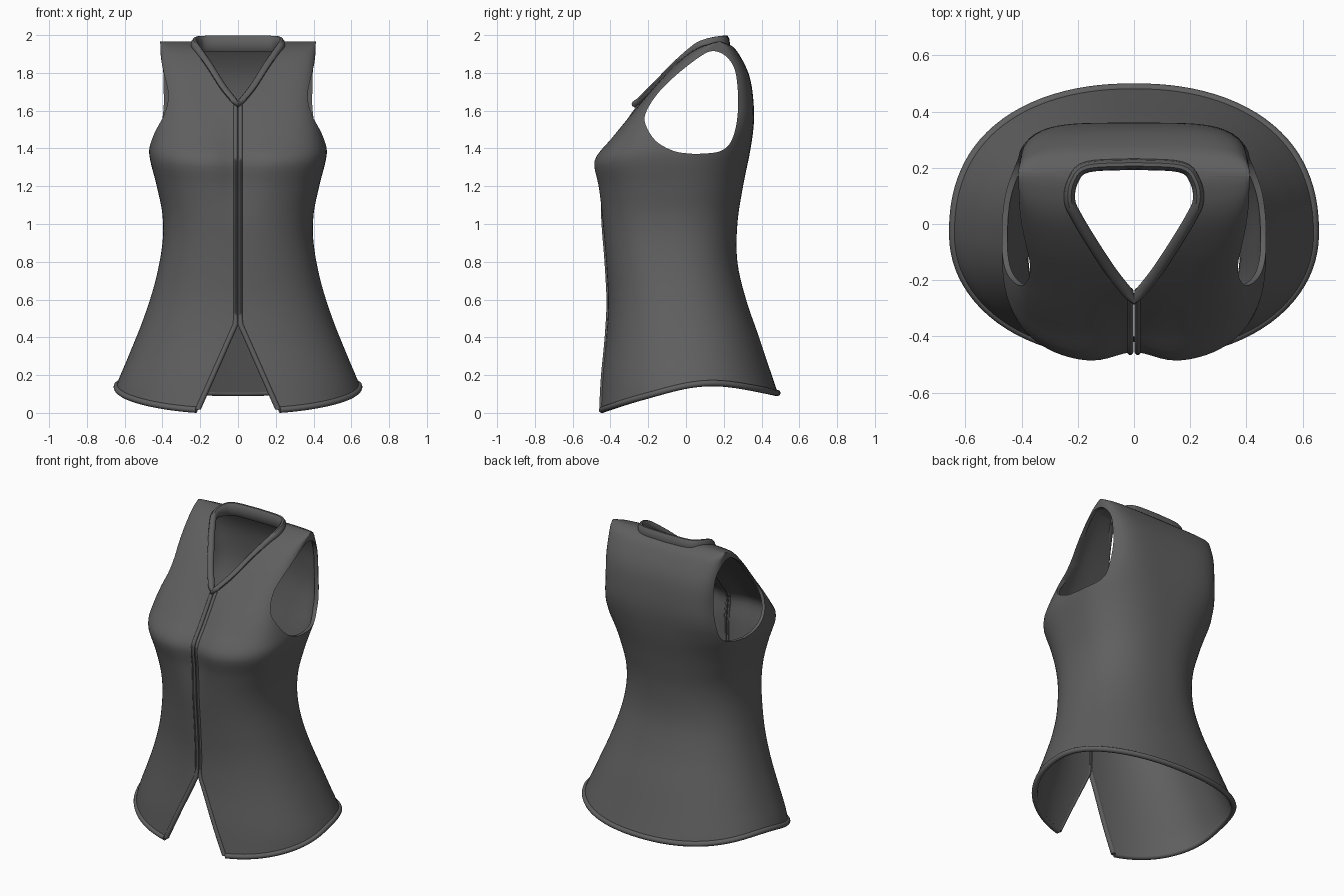
import bpy, bmesh
from math import sin, cos, pi, exp, radians, copysign
from mathutils import Vector

if "Cube" in bpy.data.objects:
    bpy.data.objects.remove(bpy.data.objects["Cube"])

cloth = bpy.data.materials.new("dark grey cloth")
cloth.use_nodes = True
grey = (0.115, 0.115, 0.115, 1)
cloth.diffuse_color = grey
cloth.node_tree.nodes["Principled BSDF"].inputs["Base Color"].default_value = grey


def curve(*pts):
    """Smooth curve through (t, value) points, clamped at both ends."""
    def slope(i):
        a, b = pts[max(i - 1, 0)], pts[min(i + 1, len(pts) - 1)]
        return (b[1] - a[1]) / (b[0] - a[0])

    def f(t):
        t = min(max(t, pts[0][0]), pts[-1][0])
        i = max(k for k in range(len(pts) - 1) if pts[k][0] <= t)
        (t0, v0), (t1, v1) = pts[i], pts[i + 1]
        d = t1 - t0
        u = (t - t0) / d
        return (v0 * (1 + 2 * u) * (1 - u) ** 2 + v1 * u * u * (3 - 2 * u)
                + d * u * (1 - u) * (slope(i) * (1 - u) - slope(i + 1) * u))
    return f


def smooth_path(pts, steps=5):
    """Resample tuples with the same smooth curve per coordinate."""
    fs = [curve(*[(i, p[k]) for i, p in enumerate(pts)]) for k in range(len(pts[0]))]
    n = (len(pts) - 1) * steps
    return [tuple(f(i / steps) for f in fs) for i in range(n + 1)]


# Torso shape by height: half width, front, back, squareness, centre dent
half_w = curve((0, .675), (.14, .645), (.3, .58), (.5, .5), (.7, .437), (.9, .4), (1.05, .4),
               (1.2, .43), (1.37, .47), (1.45, .46), (1.55, .432), (1.65, .415), (1.9, .41), (1.965, .412))
front = curve((0, -.47), (.2, -.447), (.4, -.422), (.6, -.412), (.8, -.425), (1, -.448), (1.2, -.475),
              (1.32, -.497), (1.37, -.475), (1.45, -.402), (1.6, -.275), (1.7, -.19), (1.8, -.1),
              (1.9, .01), (1.945, .09), (1.965, .16))
back = curve((.08, .495), (.25, .437), (.4, .387), (.6, .318), (.8, .272), (1, .272), (1.2, .302),
             (1.4, .342), (1.55, .36), (1.7, .352), (1.8, .33), (1.9, .28), (1.945, .24), (1.965, .19))
square = curve((0, 2.2), (.8, 2.35), (1.2, 2.6), (1.4, 3.1), (1.6, 4.5), (1.97, 5))
dent = curve((.7, 0), (1, .01), (1.32, .04), (1.5, .02), (1.65, 0), (1.97, 0))
hem_z = curve((-1, .01), (-.94, .017), (-.5, .085), (0, .145), (.4, .155), (1, .105))


def torso(a, z, inset=0):
    c, s, n = cos(a), sin(a), square(z)
    yf, yb = front(z) + inset, back(z) - inset
    r = (abs(c) ** n + abs(s) ** n) ** (-1 / n)
    x = (half_w(z) - inset) * r * c
    y = (yf + yb) / 2 + (yb - yf) / 2 * r * s
    if s < 0:
        y += dent(z) * exp(-(x / .1) ** 2)
    return Vector((x, y, z))


def front_y(x, z):
    n = square(z)
    mid, b = (front(z) + back(z)) / 2, (back(z) - front(z)) / 2
    return mid - b * (1 - abs(x / half_w(z)) ** n) ** (1 / n) + dent(z) * exp(-(x / .1) ** 2)


def finish(name, bm):
    bmesh.ops.recalc_face_normals(bm, faces=bm.faces)
    me = bpy.data.meshes.new(name)
    bm.to_mesh(me)
    bm.free()
    me.materials.append(cloth)
    ob = bpy.data.objects.new(name, me)
    bpy.context.collection.objects.link(ob)
    return ob


def add_rings(bm, rings, fan=False, closed=False):
    """Skin rings of points; ends are capped flat or with a fan."""
    vs = [[bm.verts.new(p) for p in ring] for ring in rings]
    n = len(vs[0])
    pairs = list(zip(vs, vs[1:])) + ([(vs[-1], vs[0])] if closed else [])
    for r, q in pairs:
        for i in range(n):
            bm.faces.new((r[i], r[(i + 1) % n], q[(i + 1) % n], q[i]))
    if closed:
        return
    for ring in (vs[0], vs[-1]):
        if fan:
            mid = bm.verts.new(sum((v.co for v in ring), Vector()) / n)
            for i in range(n):
                bm.faces.new((ring[i], ring[(i + 1) % n], mid))
        else:
            bm.faces.new(ring)


def loft(name, bottom, top, inset, rows=64, cols=112):
    rings = []
    for j in range(rows + 1):
        t = 1 - (1 - j / rows) ** 1.3
        ring = []
        for i in range(cols):
            a = 2 * pi * (i + .5) / cols
            z0 = bottom(sin(a))
            ring.append(torso(a, z0 + (top - z0) * t, inset))
        rings.append(ring)
    bm = bmesh.new()
    add_rings(bm, rings, fan=True)
    return finish(name, bm)


def prism(name, lower, upper):
    bm = bmesh.new()
    add_rings(bm, [lower, upper])
    return finish(name, bm)


def band(name, paths, closed=False, sides=10):
    """Sweep an oval; each path point is (centre, half axis u, half axis v)."""
    bm = bmesh.new()
    for path in paths:
        rings = [[p + u * cos(2 * pi * k / sides) + v * sin(2 * pi * k / sides)
                  for k in range(sides)] for p, u, v in path]
        add_rings(bm, rings, closed=closed)
    return finish(name, bm)


def mirrored(path):
    flip = Vector((-1, 1, 1))
    return [tuple(v * flip for v in p) for p in path]


# Torso shell
body = loft("vest_body", hem_z, 1.965, 0)
cutters = [loft("hollow_cutter", lambda s: -.2, 1.935, .02)]

# Neck outline: x, y, z, half height of the collar
neck = smooth_path([(0, -.262, 1.635, .018), (.07, -.175, 1.72, .02), (.14, -.07, 1.83, .02),
                    (.2, .03, 1.915, .024), (.223, .085, 1.945, .03), (.213, .15, 1.953, .04),
                    (.165, .197, 1.955, .044), (0, .207, 1.955, .045)])
loop = neck + [(-p[0],) + p[1:] for p in neck[-2:0:-1]]
cutters.append(prism("neck_cutter", [(p[0], p[1], 1.5) for p in loop], [(p[0], p[1], 2.2) for p in loop]))

# Armholes
arm = smooth_path([(.05, 1.37), (.18, 1.385), (.245, 1.45), (.275, 1.6), (.265, 1.79), (.22, 1.88),
                   (.15, 1.915), (.08, 1.89), (-.05, 1.79), (-.15, 1.69), (-.21, 1.595),
                   (-.215, 1.53), (-.16, 1.44), (-.06, 1.385), (.05, 1.37)])[:-1]
for side in (-1, 1):
    cutters.append(prism("armhole_cutter", [(side * .3, y, z) for y, z in arm],
                         [(side * .8, y, z) for y, z in arm]))

# Front slit and the split below it
for outline in ([(-.003, .4), (.003, .4), (.003, 1.75), (-.003, 1.75)],
                [(-.23, -.03), (.23, -.03), (0, .5)]):
    cutters.append(prism("front_cutter", [(x, -.8, z) for x, z in outline],
                         [(x, -.1, z) for x, z in outline]))

for cutter in cutters:
    mod = body.modifiers.new("cut", "BOOLEAN")
    mod.operation, mod.solver, mod.object = "DIFFERENCE", "EXACT", cutter
bpy.context.view_layer.update()
cut = bpy.data.meshes.new_from_object(body.evaluated_get(bpy.context.evaluated_depsgraph_get()))
body.modifiers.clear()
body.data = cut
for cutter in cutters:
    bpy.data.objects.remove(cutter)

# Collar band
path = []
for i, (x, y, z, h) in enumerate(loop):
    a, b = loop[i - 1], loop[(i + 1) % len(loop)]
    out = Vector((b[1] - a[1], a[0] - b[0], 0)).normalized()
    path.append((Vector((x, y, z)) + out * .006, out * .02, Vector((0, 0, h))))
neck_band = band("neck_band", [path], closed=True)

# Bands down both front edges and along the split
edge = [(.013, 1.63 - 1.13 * i / 30) for i in range(31)]
edge += [(.013 + .2 * i / 12, .47 - .453 * i / 12) for i in range(13)]
path = [(Vector((x, front_y(x, z) + .006, z)), Vector((.012 if z > .48 else .016, 0, 0)),
         Vector((0, .016, 0))) for x, z in edge]
front_band = band("front_band", [path, mirrored(path)])

# Rolled hem, from each front corner round the back
path = []
for i in range(91):
    a = radians(-71 + 322 * i / 90)
    p = torso(a, hem_z(sin(a)))
    out = Vector((cos(a), sin(a), 0))
    path.append((p - out * .004, out * .018, Vector((0, 0, .017))))
hem_band = band("hem_band", [path])

for ob in (body, neck_band, front_band, hem_band):
    bpy.ops.object.select_all(action="DESELECT")
    ob.select_set(True)
    bpy.context.view_layer.objects.active = ob
    bpy.ops.object.shade_smooth_by_angle(angle=radians(40))
